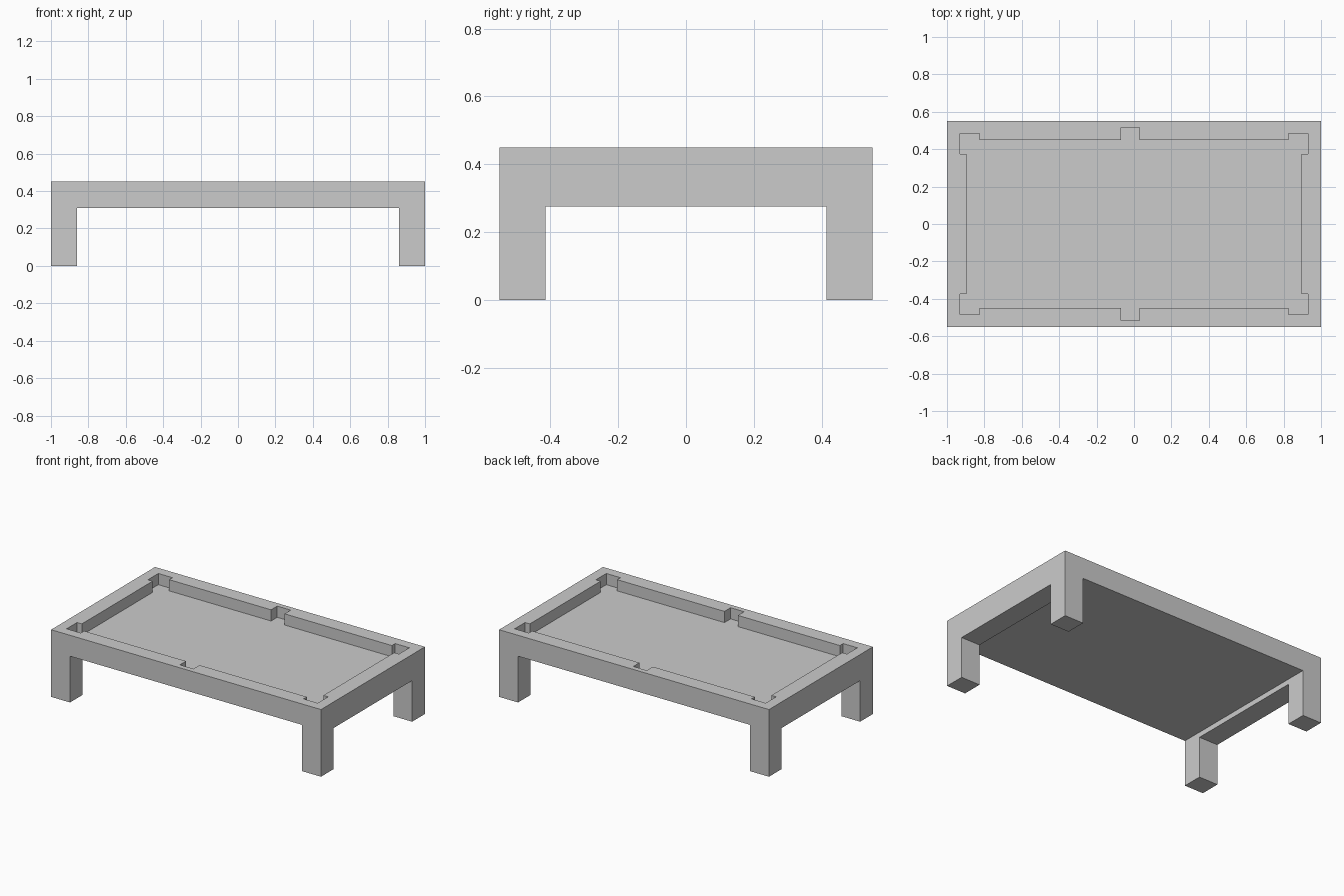
import bpy
import bmesh
from mathutils import Vector

if "Cube" in bpy.data.objects:
    bpy.data.objects.remove(bpy.data.objects["Cube"])


def prism(name, points, place, direction):
    """Extrude a closed 2D outline; place() maps (a, b) to 3D."""
    bm = bmesh.new()
    face = bm.faces.new([bm.verts.new(place(a, b)) for a, b in points])
    ext = bmesh.ops.extrude_face_region(bm, geom=[face])
    moved = [v for v in ext["geom"] if isinstance(v, bmesh.types.BMVert)]
    bmesh.ops.translate(bm, verts=moved, vec=Vector(direction))
    bmesh.ops.recalc_face_normals(bm, faces=bm.faces)
    mesh = bpy.data.meshes.new(name)
    bm.to_mesh(mesh)
    bm.free()
    obj = bpy.data.objects.new(name, mesh)
    bpy.context.collection.objects.link(obj)
    return obj


def cut(target, cutter):
    """Subtract the cutter and remove it."""
    mod = target.modifiers.new("cut", "BOOLEAN")
    mod.operation = "DIFFERENCE"
    mod.solver = "EXACT"
    mod.object = cutter
    bpy.context.view_layer.objects.active = target
    bpy.ops.object.modifier_apply(modifier=mod.name)
    bpy.data.objects.remove(cutter)


# Table body: front profile with an opening under the long sides
front = [(-1, 0), (-0.86, 0), (-0.86, 0.31), (0.86, 0.31),
         (0.86, 0), (1, 0), (1, 0.45), (-1, 0.45)]
table = prism("pool_table", front, lambda x, z: (x, -0.55, z), (0, 1.1, 0))

# Opening between the legs at each end, leaving a slightly deeper end rail
end_gap = [(-0.415, -0.1), (0.415, -0.1), (0.415, 0.275), (-0.415, 0.275)]
cut(table, prism("end_opening", end_gap, lambda y, z: (-1.1, y, z), (2.2, 0, 0)))

# Sunken playing field with corner and middle pockets
back = [(-0.895, 0.375), (-0.93, 0.375), (-0.93, 0.485), (-0.825, 0.485),
        (-0.825, 0.45), (-0.07, 0.45), (-0.07, 0.515), (0.03, 0.515),
        (0.03, 0.45), (0.825, 0.45), (0.825, 0.485), (0.93, 0.485),
        (0.93, 0.375), (0.895, 0.375)]
field = back + [(x, -y) for x, y in reversed(back)]
cut(table, prism("field_recess", field, lambda x, y: (x, y, 0.375), (0, 0, 0.2)))
